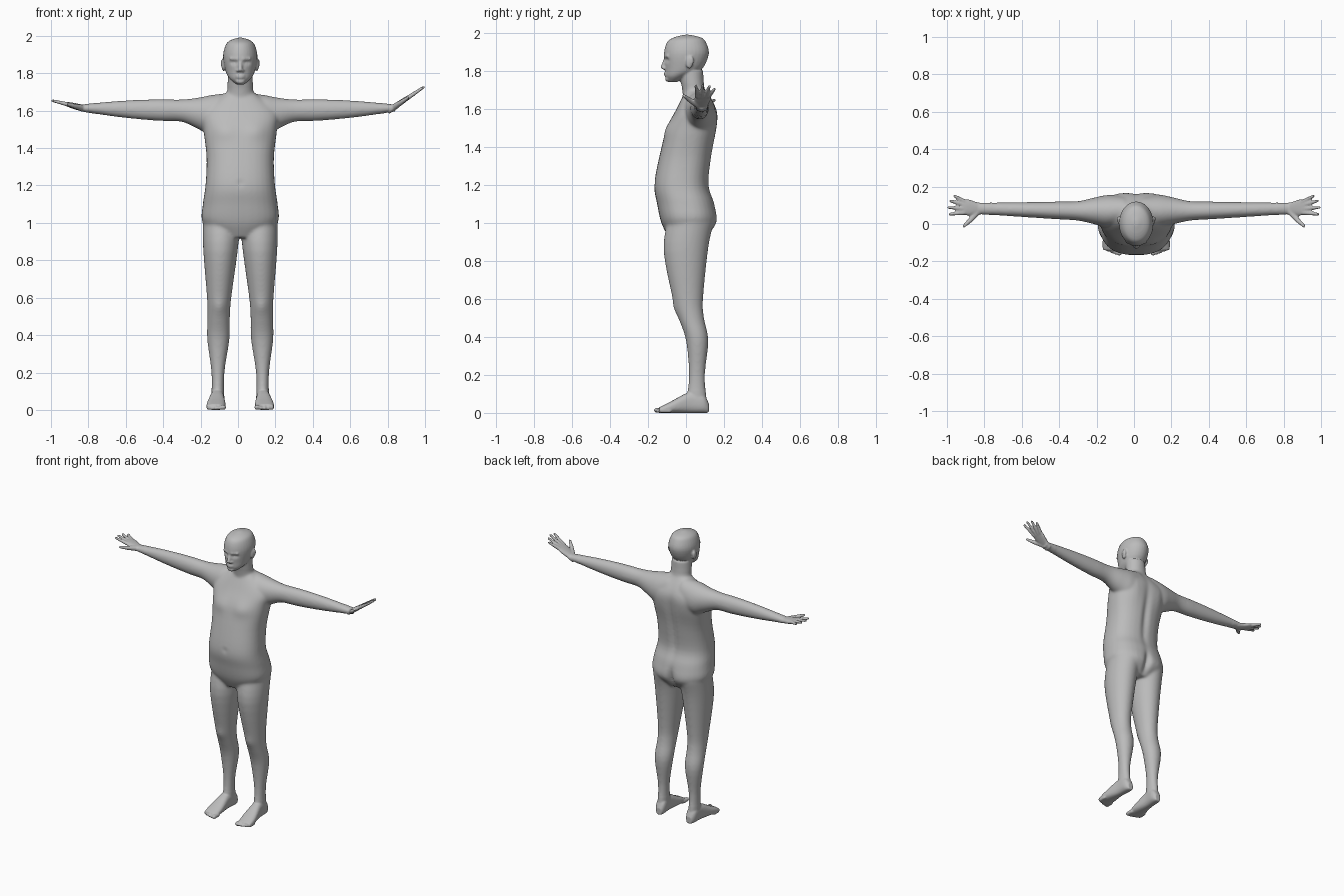
import bpy
import bmesh
from math import cos, sin, pi, exp, copysign
from mathutils import Vector, Matrix

default = bpy.data.objects.get("Cube")
if default:
    bpy.data.objects.remove(default, do_unlink=True)

MIDDLE = 0.012          # centre line of trunk, legs and head
SIDES = (-1, 1)
bm = bmesh.new()


def blend_rows(before, start, end, after, t):
    """Smooth interpolation between two neighbouring cross-sections."""
    return [b + t / 2 * ((c - a) + t * ((2 * a - 5 * b + 4 * c - d)
                                        + t * (3 * b - a - 3 * c + d)))
            for a, b, c, d in zip(before, start, end, after)]


def loft(axis, rows, side=1, middle=MIDDLE, power=2, steps=4, segments=32):
    """Closed skin over rows of (position, centre u, half width u, low v, high v)."""
    last = len(rows) - 1
    dense = []
    for i in range(last):
        near = [rows[max(0, min(last, i + k))] for k in (-1, 0, 1, 2)]
        dense += [blend_rows(*near, j / steps) for j in range(steps)]
    dense.append(rows[-1])
    rings = []
    for along, centre, half, low, high in dense:
        ring = []
        for k in range(segments):
            c, s = cos(2 * pi * k / segments), sin(2 * pi * k / segments)
            u = centre + half * copysign(abs(c) ** (2 / power), c)
            v = (low + high) / 2 + (high - low) / 2 * copysign(abs(s) ** (2 / power), s)
            x, y, z = {"x": (along, u, v), "y": (u, along, v), "z": (u, v, along)}[axis]
            ring.append(bm.verts.new((middle + side * x, y, z)))
        rings.append(ring)
    for lower, upper in zip(rings, rings[1:]):
        for k in range(segments):
            following = (k + 1) % segments
            bm.faces.new((lower[k], lower[following], upper[following], upper[k]))
    bm.faces.new(rings[0][::-1])
    bm.faces.new(rings[-1])


def central(rows):
    """Cross-sections of (height, half width, front, back) on the centre line."""
    return [(z, 0, half, front, back) for z, half, front, back in rows]


def ball(centre, size):
    place = Matrix.Translation(centre) @ Matrix.Diagonal((*size, 1))
    bmesh.ops.create_icosphere(bm, subdivisions=3, radius=1, matrix=place)


def rod(start, end, start_radius, end_radius, count=12):
    """Tapered round rod for fingers, toes and facial ridges."""
    start, end = Vector(start), Vector(end)
    for i in range(count):
        t = i / (count - 1)
        radius = start_radius + (end_radius - start_radius) * t
        ball(start.lerp(end, t), (radius, radius, radius))


def trunk():
    loft("z", central([
        (.92, .1, -.09, .1), (1, .2, -.13, .158), (1.1, .2, -.152, .15),
        (1.2, .186, -.167, .12), (1.35, .18, -.14, .135), (1.5, .197, -.1, .16),
        (1.6, .2, -.05, .16), (1.7, .07, 0, .1)]), power=2.4)


def head():
    # Neck and skull
    loft("z", central([(1.6, .085, -.01, .14), (1.7, .07, -.02, .1), (1.8, .066, -.04, .09)]))
    loft("z", central([
        (1.74, .02, -.09, -.05), (1.77, .056, -.107, .01), (1.81, .078, -.11, .085),
        (1.89, .092, -.116, .12), (1.95, .078, -.1, .105), (1.975, .055, -.065, .08),
        (1.99, .012, -.01, .02)]))
    # Nose, lips and chin
    rod((MIDDLE, -.11, 1.86), (MIDDLE, -.122, 1.82), .008, .012)
    for z in (1.778, 1.788):
        ball((MIDDLE, -.106, z), (.024, .01, .006))
    ball((MIDDLE, -.098, 1.757), (.025, .012, .014))
    # Nostrils, brows and ears
    for side in SIDES:
        ball((MIDDLE + side * .012, -.114, 1.814), (.009, .011, .008))
        rod((MIDDLE + side * .014, -.11, 1.876), (MIDDLE + side * .05, -.095, 1.878), .009, .008)
        ball((MIDDLE + side * .09, .018, 1.845), (.01, .02, .034))
        ball((MIDDLE + side * .095, .028, 1.852), (.009, .013, .026))


def leg(side):
    rows = [(1, .1, -.1, .14), (.85, .092, -.118, .115), (.6, .065, -.07, .09), (.5, .06, -.04, .095),
            (.38, .06, 0, .118), (.2, .035, .015, .1), (.05, .034, 0, .11)]
    loft("z", [(z, .12 - .02 * z * z, half, front, back) for z, half, front, back in rows], side)


def foot(side):
    rows = [(.12, .02, .05), (.09, .035, .1), (.02, .036, .11), (-.08, .05, .06), (-.14, .046, .03)]
    loft("y", [(y, .124 - .06 * y, half, 0, top) for y, half, top in rows], side, power=2.5)
    # Toes shorten towards the outside
    for i in range(5):
        x = MIDDLE + side * (.09 + .02 * i)
        radius = .01 if i else .014
        tip = -.155 + .0018 * i * i
        rod((x, tip + .04, radius), (x, tip, radius), radius, radius)


def arm(side):
    # Shoulder, then an even taper to the wrist
    rows = [(.05, .075, .07, 1.52, 1.695), (.14, .068, .086, 1.47, 1.684), (.21, .07, .072, 1.5, 1.67)]
    for i in range(6):
        t = i / 5
        centre, half = 1.6 + .014 * t, .06 - .042 * t * t
        rows.append((.3 + .54 * t, .07 + .013 * t, .052 - .022 * t, centre - half, centre + half))
    loft("x", rows, side, middle=0)


def hand(side):
    # The left hand is bent further up
    slope = .68 if side > 0 else .25

    def point(x, y):
        return side * x, y, 1.612 + slope * (x - .825)

    palm = []
    for x, centre, half, thick in ((.81, .083, .029, .018), (.845, .083, .035, .018),
                                   (.885, .088, .044, .016), (.915, .092, .038, .012)):
        z = point(x, centre)[2]
        palm.append((x, centre, half, z - thick, z + thick))
    loft("x", palm, side, middle=0, power=2.4)
    # Fingers fan out from the knuckles
    for i in range(4):
        x, y = .905, .06 + .02 * i
        angle, length = .2 * i - .1, .085 - .006 * (i - 1) ** 2
        rod(point(x, y), point(x + length * cos(angle), y + length * sin(angle)), .0125, .0085)
    # Thumb
    rod(point(.84, .06), point(.875, .02), .017, .013)
    rod(point(.875, .02), point(.908, -.01), .013, .009)


trunk()
head()
for side in SIDES:
    for part in (leg, foot, arm, hand):
        part(side)

bmesh.ops.recalc_face_normals(bm, faces=bm.faces)
mesh = bpy.data.meshes.new("body")
bm.to_mesh(mesh)
bm.free()
body = bpy.data.objects.new("body", mesh)
bpy.context.collection.objects.link(body)

# Fuse the parts into one skin
fuse = body.modifiers.new("fuse", "REMESH")
fuse.mode = "VOXEL"
fuse.voxel_size = 0.006
graph = bpy.context.evaluated_depsgraph_get()
skin = bpy.data.meshes.new_from_object(body.evaluated_get(graph))
body.modifiers.clear()
body.data = skin
skin.name = "body skin"

# Mirrored surface forms: facing (-1 front, 1 back), x, z, width, height, outward depth
FORMS = {
    "eye socket": (-1, .034, 1.856, .017, .011, -.012),
    "eyelid": (-1, .034, 1.853, .009, .006, .005),
    "chest": (-1, .085, 1.49, .06, .045, .011),
    "shoulder blade": (1, .1, 1.52, .05, .08, .007),
    "spine": (1, 0, 1.36, .02, .2, -.008),
    "cleft": (1, 0, 1, .016, .06, -.016),
    "buttock": (1, .09, 1, .06, .06, .006),
    "navel": (-1, 0, 1.21, .01, .012, -.005),
    "kneecap": (-1, .112, .55, .03, .04, .008),
}
for vertex in skin.vertices:
    x, y, z = vertex.co
    for facing, form_x, form_z, width, height, depth in FORMS.values():
        if y * facing > 0:
            for side in SIDES:
                across = (x - MIDDLE - side * form_x) / width
                upward = (z - form_z) / height
                vertex.co.y += facing * depth * exp(-across ** 2 - upward ** 2)

# Blend trunk and limbs softly, keep hands, feet and face crisp
soft = body.vertex_groups.new(name="soft")
soft.add([v.index for v in skin.vertices
          if abs(v.co.x) < .76 and .12 < v.co.z < 1.73], 1, "REPLACE")
blend = body.modifiers.new("blend", "SMOOTH")
blend.iterations = 25
blend.vertex_group = soft.name
polish = body.modifiers.new("polish", "SMOOTH")
polish.iterations = 2

# Colour and shading
grey = bpy.data.materials.new("plain grey")
grey.use_nodes = True
colour = (.5, .5, .5, 1)
grey.diffuse_color = colour
grey.node_tree.nodes["Principled BSDF"].inputs["Base Color"].default_value = colour
skin.materials.clear()
skin.materials.append(grey)
for face in skin.polygons:
    face.use_smooth = True
    face.material_index = 0
